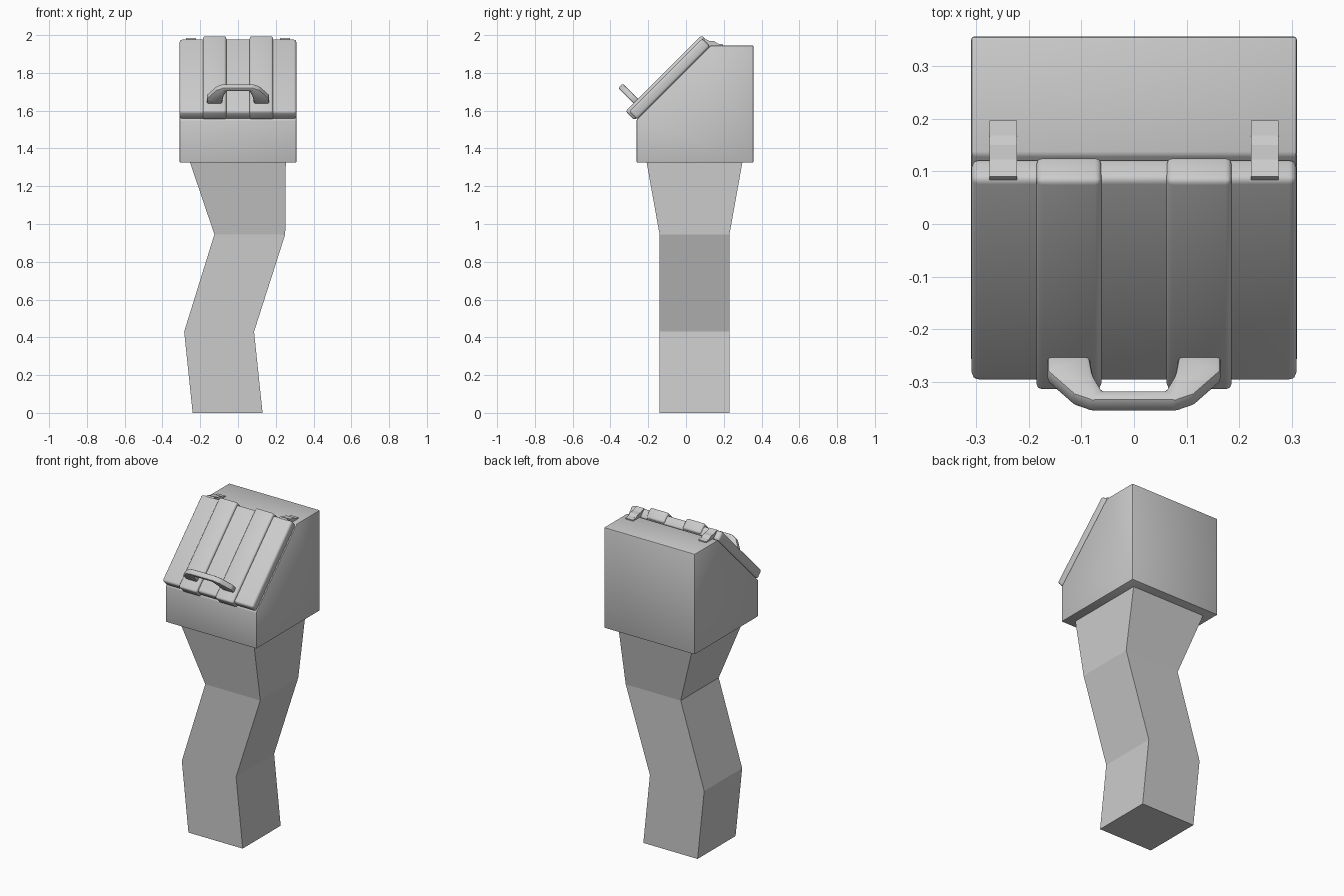
import bpy, bmesh, math

if "Cube" in bpy.data.objects:
    bpy.data.objects.remove(bpy.data.objects["Cube"])

R = math.sqrt(0.5)


def slope(u, v):
    """Lid frame: u runs up the 45 degree slope, v points out of it; returns (y, z)."""
    return ((u - v) * R, (u + v) * R)


def finish(name, bm, bevel=0.0, segments=2):
    bmesh.ops.recalc_face_normals(bm, faces=bm.faces)
    if bevel:
        edges = [e for e in bm.edges if e.calc_face_angle(0) > math.radians(15)]
        bmesh.ops.bevel(bm, geom=edges, offset=bevel, segments=segments,
                        profile=0.5, affect='EDGES', clamp_overlap=True)
    mesh = bpy.data.meshes.new(name)
    bm.to_mesh(mesh)
    bm.free()
    if bevel:
        mesh.shade_smooth()
        mesh.set_sharp_from_angle(angle=math.radians(35))
    ob = bpy.data.objects.new(name, mesh)
    bpy.context.collection.objects.link(ob)
    return ob


def loft(name, rings, bevel=0.0, segments=2):
    """Closed solid through rings of 3D points."""
    bm = bmesh.new()
    loops = [[bm.verts.new(p) for p in ring] for ring in rings]
    n = len(loops[0])
    for a, b in zip(loops, loops[1:]):
        for i in range(n):
            j = (i + 1) % n
            bm.faces.new((a[i], a[j], b[j], b[i]))
    bm.faces.new(loops[0][::-1])
    bm.faces.new(loops[-1])
    return finish(name, bm, bevel, segments)


def prism_x(name, profile, x0, x1, bevel=0.0, segments=2):
    """Side profile of (y, z) points extruded along x."""
    return loft(name, [[(x, y, z) for y, z in profile] for x in (x0, x1)], bevel, segments)


def slab(u0, u1, v0, v1):
    return [slope(u0, v0), slope(u1, v0), slope(u1, v1), slope(u0, v1)]


# bent square duct: z, x range, y range
sections = [(0.0, -0.24, 0.13, -0.14, 0.23),
            (0.43, -0.285, 0.085, -0.14, 0.23),
            (0.945, -0.125, 0.25, -0.14, 0.23),
            (1.335, -0.257, 0.253, -0.21, 0.30)]
loft("chute", [[(x0, y0, z), (x1, y0, z), (x1, y1, z), (x0, y1, z)]
               for z, x0, x1, y0, y1 in sections])

# hopper box with sloped front
prism_x("hopper_body", [(-0.262, 1.325), (0.357, 1.325), (0.357, 1.945),
                        (0.132, 1.945), (-0.262, 1.551)], -0.31, 0.31, 0.006)

# sloped lid
prism_x("lid", slab(0.914, 1.462, 1.282, 1.341), -0.309, 0.309, 0.014, 3)

for side, label in ((-1, "left"), (1, "right")):
    # raised bands wrapping the lid
    prism_x("lid_band_" + label, slab(0.903, 1.472, 1.288, 1.355),
            side * 0.062, side * 0.186, 0.012, 3)

    # hinge: lid leaf, knuckle and body leaf
    knuckle = [(0.09, 1.984), (0.123, 1.970), (0.150, 1.968), (0.168, 1.955),
               (0.168, 1.935), (0.10, 1.935), (0.08, 1.97)]
    prism_x("hinge_" + label, knuckle, side * 0.223, side * 0.275)
    prism_x("hinge_leaf_" + label, [(0.16, 1.94), (0.197, 1.94), (0.197, 1.951), (0.16, 1.956)],
            side * 0.223, side * 0.275)

# handle: half outline in (x, v), mirrored, extruded along the slope
half = [(0.08, 1.469), (0.115, 1.452), (0.165, 1.39), (0.165, 1.348),
        (0.085, 1.348), (0.078, 1.40), (0.060, 1.442)]
outline = half + [(-x, v) for x, v in reversed(half)]
loft("handle", [[(x, *slope(u, v)) for x, v in outline] for u in (0.962, 0.996)], 0.008)
